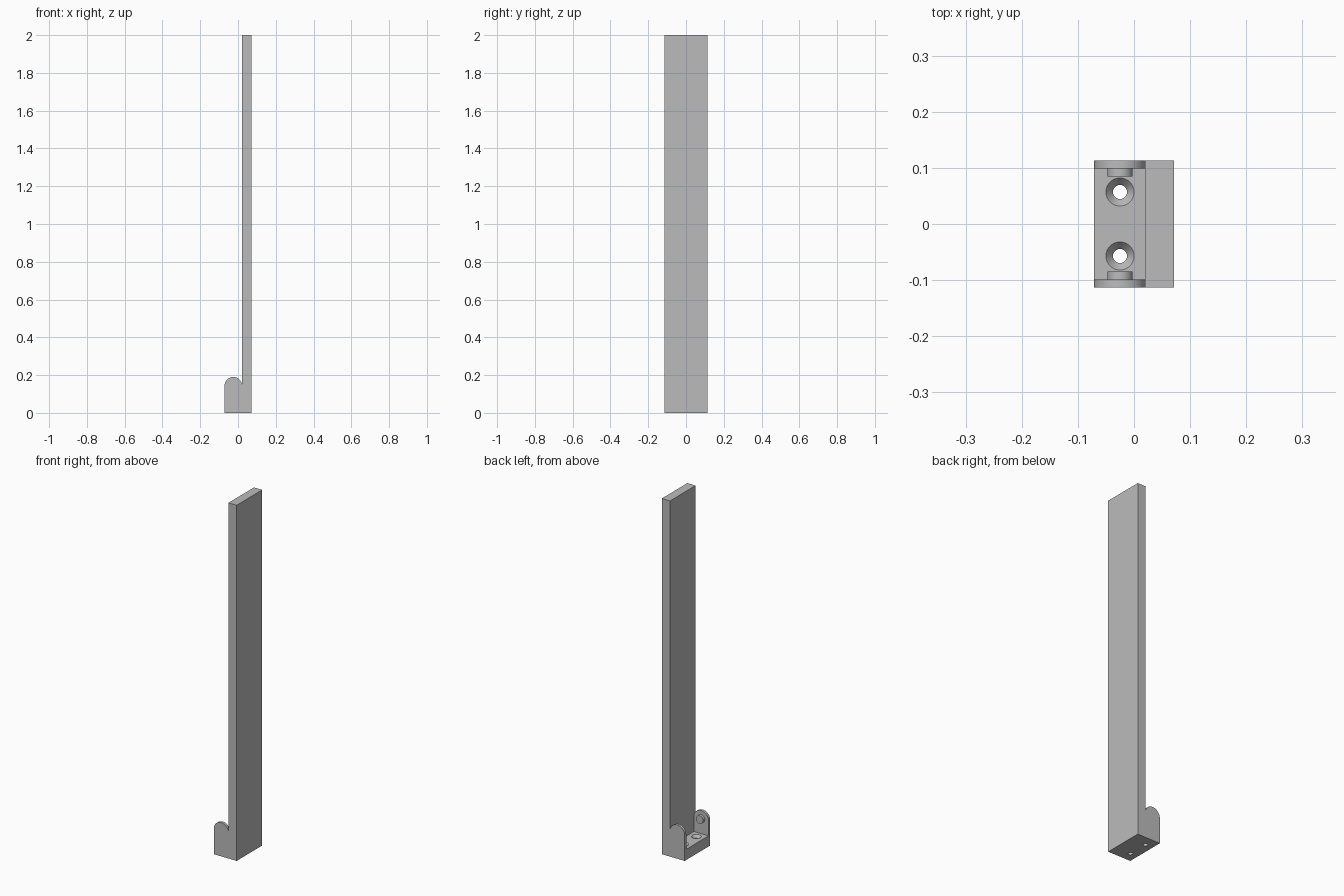
import bpy
import bmesh
from math import cos, sin, pi, radians
from mathutils import Matrix, Vector

default = bpy.data.objects.get("Cube")
if default:
    bpy.data.objects.remove(default, do_unlink=True)

# Main dimensions
LEFT, RIGHT, HALF_Y, HEIGHT = -0.071, 0.071, 0.1135, 2.0
FLOOR, EAR_INNER = 0.06, 0.099
EAR_R = 0.046
EAR_X, EAR_Z = LEFT + EAR_R, 0.144
NOTCH = radians(12)
WALL_X = EAR_X + EAR_R * cos(NOTCH)

grey = bpy.data.materials.new("plain_grey")
grey.use_nodes = True
grey.diffuse_color = (0.5, 0.5, 0.5, 1)
shader = next(n for n in grey.node_tree.nodes if n.type == "BSDF_PRINCIPLED")
shader.inputs["Base Color"].default_value = (0.5, 0.5, 0.5, 1)


def finish(name, bm):
    bmesh.ops.recalc_face_normals(bm, faces=bm.faces)
    mesh = bpy.data.meshes.new(name)
    bm.to_mesh(mesh)
    bm.free()
    mesh.materials.append(grey)
    obj = bpy.data.objects.new(name, mesh)
    bpy.context.collection.objects.link(obj)
    return obj


def extrude_y(name, outline, y0, y1):
    bm = bmesh.new()
    face = bm.faces.new([bm.verts.new((x, y0, z)) for x, z in outline])
    new = bmesh.ops.extrude_face_region(bm, geom=[face])["geom"]
    verts = [v for v in new if isinstance(v, bmesh.types.BMVert)]
    bmesh.ops.translate(bm, verts=verts, vec=(0, y1 - y0, 0))
    return finish(name, bm)


def lathe(name, profile, matrix, sides=48):
    """Closed solid of revolution from (radius, height) pairs."""
    bm = bmesh.new()
    rings = [[bm.verts.new((r * cos(2 * pi * i / sides), r * sin(2 * pi * i / sides), h))
              for i in range(sides)] for r, h in profile]
    for a, b in zip(rings, rings[1:]):
        for i in range(sides):
            j = (i + 1) % sides
            bm.faces.new((a[i], a[j], b[j], b[i]))
    bm.faces.new(rings[0])
    bm.faces.new(rings[-1])
    bm.transform(matrix)
    return finish(name, bm)


def activate(obj):
    bpy.ops.object.select_all(action="DESELECT")
    obj.select_set(True)
    bpy.context.view_layer.objects.active = obj


def cut(target, cutter):
    cutter.hide_render = True
    activate(target)
    mod = target.modifiers.new("cut", "BOOLEAN")
    mod.operation = "DIFFERENCE"
    mod.solver = "EXACT"
    mod.object = cutter
    bpy.ops.object.modifier_apply(modifier=mod.name)
    bpy.data.objects.remove(cutter, do_unlink=True)


# Side outline: tall wall with a rounded lug beside it
steps = 32
arc = [(EAR_X + EAR_R * cos(a), EAR_Z + EAR_R * sin(a))
       for a in (NOTCH + (pi - NOTCH) * i / steps for i in range(steps + 1))]
outline = [(LEFT, 0), (RIGHT, 0), (RIGHT, HEIGHT), (WALL_X, HEIGHT)] + arc
bracket = extrude_y("bracket_body", outline, -HALF_Y, HALF_Y)

# Hollow between the two ears
pocket = [(-0.2, FLOOR), (WALL_X, FLOOR), (WALL_X, 0.3), (-0.2, 0.3)]
cut(bracket, extrude_y("pocket_cutter", pocket, -EAR_INNER, EAR_INNER))

# Countersunk screw holes through the floor
for side in (-1, 1):
    hole = [(0.0125, -0.02), (0.0125, FLOOR - 0.015), (0.025, FLOOR), (0.025, FLOOR + 0.01)]
    cut(bracket, lathe("hole_cutter", hole, Matrix.Translation((EAR_X, side * 0.057, 0))))

# Pivot pegs on the inner faces of the ears
pegs = []
for side, name in ((-1, "front_peg"), (1, "back_peg")):
    place = Matrix.Translation(Vector((EAR_X, side * EAR_INNER, EAR_Z)))
    turn = Matrix.Rotation(side * pi / 2, 4, "X")
    pegs.append(lathe(name, [(0.0225, -0.002), (0.0225, 0.0145)], place @ turn))

for obj in [bracket] + pegs:
    activate(obj)
    bpy.ops.object.shade_smooth_by_angle(angle=radians(30))
